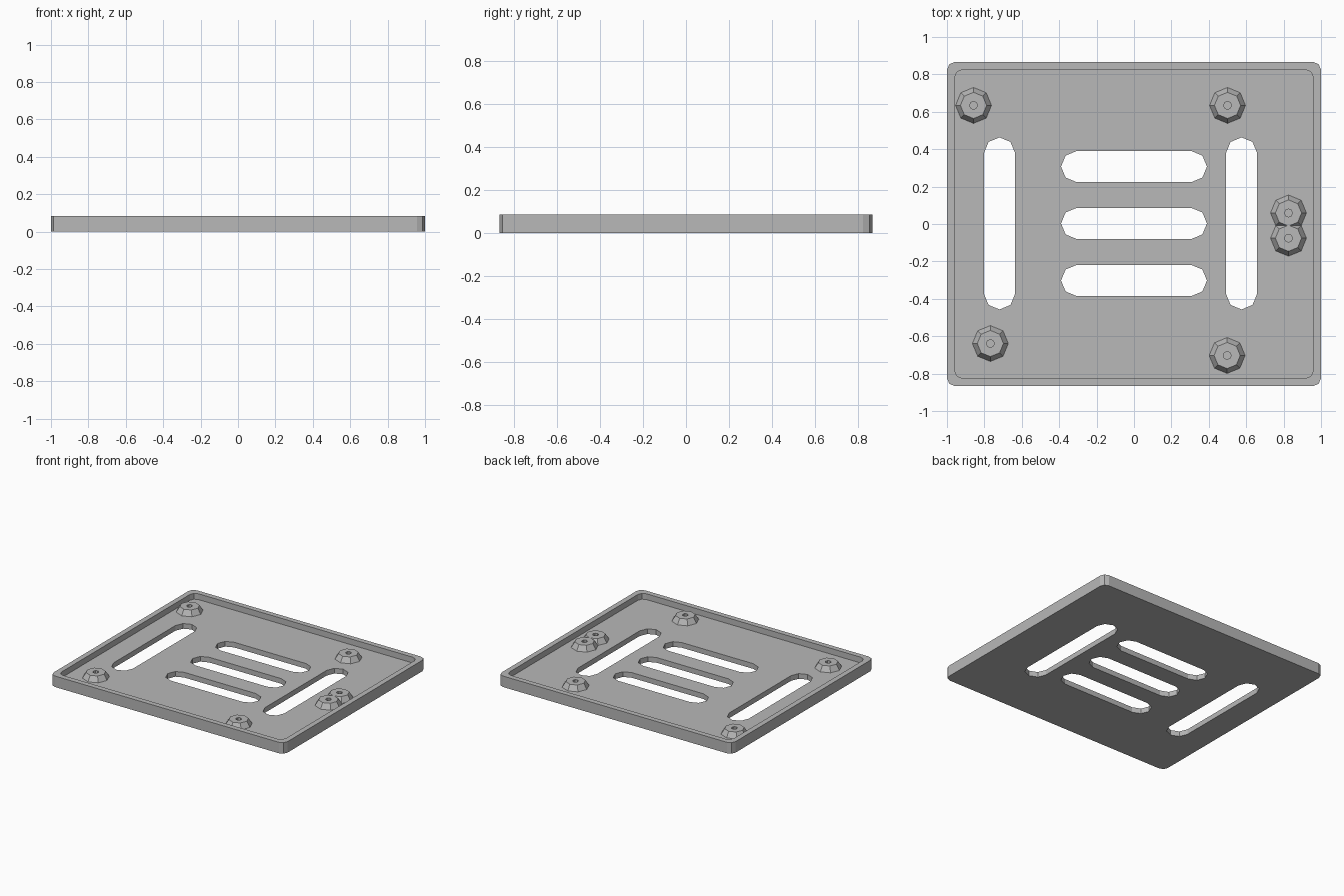
import bpy, bmesh
from math import cos, sin, pi

old = bpy.data.objects.get("Cube")
if old:
    bpy.data.objects.remove(old, do_unlink=True)

FLOOR, RIM = 0.04, 0.085
HALF_X, HALF_Y, WALL = 1.0, 0.867, 0.041

grey = bpy.data.materials.new("plain_grey")
grey.use_nodes = True
grey.diffuse_color = (0.48, 0.48, 0.48, 1)
grey.node_tree.nodes["Principled BSDF"].inputs["Base Color"].default_value = grey.diffuse_color


def add_object(name, mesh, location=(0, 0, 0)):
    obj = bpy.data.objects.new(name, mesh)
    obj.location = location
    bpy.context.collection.objects.link(obj)
    return obj


def rounded_prism(name, x, y, half_x, half_y, radius, z0, z1):
    """Rectangle with two-step rounded corners, extruded from z0 to z1."""
    bm = bmesh.new()
    points = []
    for quarter, (sx, sy) in enumerate([(1, 1), (-1, 1), (-1, -1), (1, -1)]):
        for step in range(3):
            a = (quarter + step / 2) * pi / 2
            points.append((x + sx * (half_x - radius) + radius * cos(a),
                           y + sy * (half_y - radius) + radius * sin(a), z0))
    face = bm.faces.new([bm.verts.new(p) for p in points])
    top = bmesh.ops.extrude_face_region(bm, geom=[face])["geom"]
    verts = [v for v in top if isinstance(v, bmesh.types.BMVert)]
    bmesh.ops.translate(bm, vec=(0, 0, z1 - z0), verts=verts)
    bmesh.ops.remove_doubles(bm, verts=bm.verts, dist=0.0001)
    bmesh.ops.recalc_face_normals(bm, faces=bm.faces)
    mesh = bpy.data.meshes.new(name)
    bm.to_mesh(mesh)
    bm.free()
    mesh.materials.append(grey)
    return add_object(name, mesh)


def cut(target, cutter):
    """Subtract the cutter and discard it."""
    mod = target.modifiers.new("cut", 'BOOLEAN')
    mod.operation, mod.solver, mod.object = 'DIFFERENCE', 'EXACT', cutter
    graph = bpy.context.evaluated_depsgraph_get()
    mesh = bpy.data.meshes.new_from_object(target.evaluated_get(graph))
    target.modifiers.remove(mod)
    target.data = mesh
    bpy.data.objects.remove(cutter, do_unlink=True)


# Shallow tray with a thin raised rim
tray = rounded_prism("tray", 0, 0, HALF_X, HALF_Y, 0.043, 0, RIM)
cut(tray, rounded_prism("recess", 0, 0, HALF_X - WALL, HALF_Y - WALL, 0.043, FLOOR, 0.2))

# Long slots through the floor: three across, two along the sides
SLOT_R = 0.083
slots = [(0, y, 0.39, SLOT_R) for y in (0.307, 0.003, -0.302)]
slots += [(x, 0.003, SLOT_R, 0.46) for x in (-0.719, 0.575)]
for x, y, hx, hy in slots:
    cut(tray, rounded_prism("slot", x, y, hx, hy, SLOT_R, -0.1, 0.2))

# Octagonal tapered standoff with a blind screw hole
bm = bmesh.new()
profile = [(0.096, FLOOR), (0.07, 0.081), (0.021, 0.081), (0.021, FLOOR)]
rings = [[bm.verts.new((r * cos(i * pi / 4), r * sin(i * pi / 4), z)) for i in range(8)]
         for r, z in profile]
for lower, upper in zip(rings, rings[1:]):
    for i in range(8):
        j = (i + 1) % 8
        bm.faces.new((lower[i], lower[j], upper[j], upper[i]))
standoff = bpy.data.meshes.new("standoff")
bm.to_mesh(standoff)
bm.free()
standoff.materials.append(grey)

places = {"back_right": (-0.858, 0.634), "back_left": (0.5, 0.634),
          "side_back": (0.826, 0.059), "side_front": (0.826, -0.076),
          "front_right": (-0.768, -0.639), "front_left": (0.498, -0.703)}
for place, (x, y) in places.items():
    add_object("standoff_" + place, standoff, (x, y, 0))
